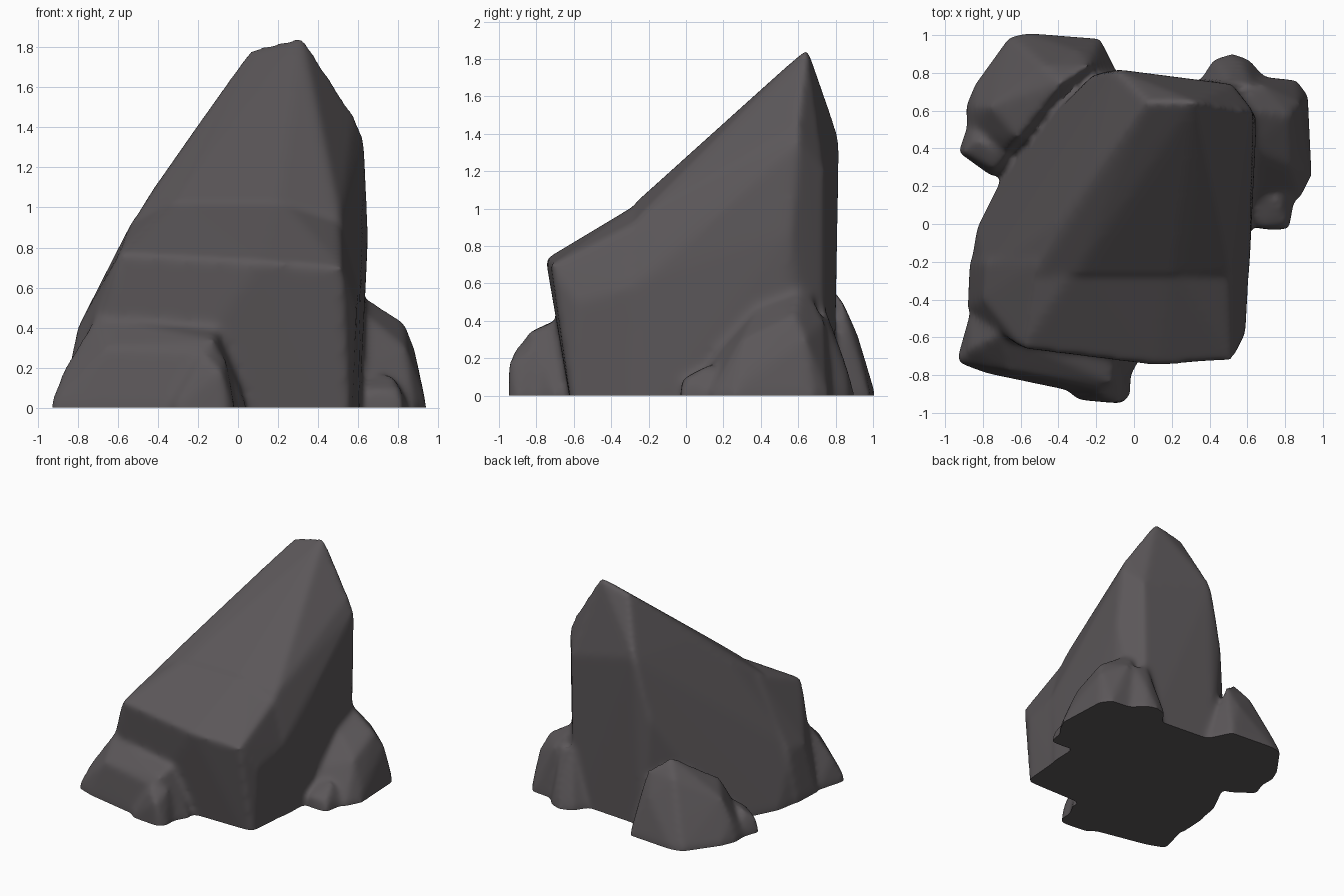
import bpy, bmesh, math

cube = bpy.data.objects.get("Cube")
if cube:
    bpy.data.objects.remove(cube, do_unlink=True)

stone = bpy.data.materials.new("dark grey stone")
stone.use_nodes = True
colour = (0.105, 0.095, 0.1, 1)
stone.diffuse_color = colour
stone.node_tree.nodes["Principled BSDF"].inputs["Base Color"].default_value = colour

cluster = bmesh.new()


def lump(base, upper):
    """Add the hull of a ground outline and some upper corners to the cluster."""
    points = [(x, y, z) for x, y in base for z in (-.2, .02)] + upper
    verts = [cluster.verts.new(p) for p in points]
    hull = bmesh.ops.convex_hull(cluster, input=verts)
    loose = {g for g in hull["geom_interior"] + hull["geom_unused"]
             if isinstance(g, bmesh.types.BMVert)}
    bmesh.ops.delete(cluster, geom=list(loose), context="VERTS")


# Tall leaning slab, rear half with the peak
lump([(-.87, -.26), (.6, -.26), (.59, .5), (.5, .74), (-.15, .79), (-.64, .36), (-.83, -.02)],
     [(.07, .65, 1.8), (.32, .65, 1.86), (.43, .63, 1.65), (.58, .6, 1.46),
      (.63, .6, 1.34), (.65, .56, .87), (.52, .74, 1.2), (.46, .44, 1.5),
      (.5, .2, 1.26), (-.1, .82, 1.37), (-.22, .79, .9), (-.42, 0, 1.1),
      (-.23, .3, 1.36), (-.79, -.26, .4), (-.52, -.26, .94), (-.3, -.26, 1.04),
      (.2, -.26, 1.04), (.51, -.26, .95), (.61, -.26, .6)])

# Tall leaning slab, front half with the shelf
lump([(-.87, -.2), (-.88, -.44), (-.72, -.55), (-.55, -.59), (.1, -.59),
      (.56, -.59), (.59, -.2)],
     [(-.59, -.66, .77), (.12, -.75, .73), (.52, -.72, .7), (.59, -.58, .5),
      (-.8, -.4, .4), (-.72, -.57, .4), (-.79, -.2, .4), (-.52, -.2, .95),
      (-.3, -.2, 1.06), (.2, -.2, 1.06), (.51, -.2, .96), (.61, -.2, .6)])

# Long low boulder at the front, with a knob at its end
lump([(-.94, -.73), (-.87, -.48), (-.78, -.79), (-.3, -.89), (-.08, -.9),
      (.04, -.7), (0, -.5), (-.7, -.4)],
     [(-.71, -.58, .46), (-.1, -.66, .41), (-.12, -.5, .41), (-.87, -.66, .2),
      (-.18, -.88, .28), (-.12, -.84, .34), (-.66, -.78, .3)])
lump([(-.38, -.85), (-.3, -.93), (-.06, -.95), (-.02, -.9), (-.02, -.75), (-.3, -.7)],
     [(-.17, -.91, .27), (-.08, -.95, .17), (-.06, -.82, .25)])

# Side boulder, its pebble and the low stone behind it
lump([(.4, .78), (.67, .78), (.86, .76), (.92, .68), (.94, .26), (.88, .14), (.55, .05)],
     [(.5, .62, .64), (.6, .4, .5), (.83, .58, .43), (.88, .64, .3),
      (.84, .3, .3), (.58, .14, .22), (.92, .29, .1), (.68, .74, .4)])
lump([(.55, .0), (.7, -.03), (.82, -.03), (.85, .14), (.6, .3)],
     [(.68, -.02, .09), (.81, -.01, .09), (.77, .13, .17), (.6, .2, .18)])
lump([(.34, .74), (.42, .87), (.52, .9), (.61, .87), (.72, .74), (.5, .5)],
     [(.5, .75, .46), (.46, .85, .13), (.57, .86, .16), (.62, .74, .42)])

# Corner boulder at the back and its pebble
lump([(-.89, .62), (-.84, .74), (-.74, .8), (-.66, .99), (-.56, 1.01), (-.18, .98),
      (-.1, .82), (-.3, .5), (-.75, .3), (-.88, .48)],
     [(-.38, .75, .62), (-.24, .84, .5), (-.48, .84, .48), (-.3, .92, .32),
      (-.58, .93, .22), (-.76, .62, .32), (-.85, .62, .15), (-.62, .45, .4)])
lump([(-.93, .38), (-.88, .52), (-.65, .5), (-.66, .28), (-.75, .25)],
     [(-.9, .38, .11), (-.84, .45, .18), (-.74, .29, .14), (-.68, .36, .2)])

bmesh.ops.recalc_face_normals(cluster, faces=cluster.faces)
mesh = bpy.data.meshes.new("rock_cluster")
cluster.to_mesh(mesh)
cluster.free()
mesh.materials.append(stone)
rocks = bpy.data.objects.new("rock_cluster", mesh)
bpy.context.collection.objects.link(rocks)

# Fuse the lumps and wear down their edges
fuse = rocks.modifiers.new("fuse", "REMESH")
fuse.mode = "VOXEL"
fuse.voxel_size = 0.02
wear = rocks.modifiers.new("wear", "SMOOTH")
wear.factor = 0.5
wear.iterations = 14
worn = bmesh.new()
worn.from_object(rocks, bpy.context.evaluated_depsgraph_get())
rocks.modifiers.clear()

# Flat underside on the ground
bmesh.ops.bisect_plane(worn, geom=worn.verts[:] + worn.edges[:] + worn.faces[:],
                       plane_co=(0, 0, 0), plane_no=(0, 0, 1), clear_inner=True)
bmesh.ops.holes_fill(worn, edges=[e for e in worn.edges if e.is_boundary], sides=0)
bmesh.ops.recalc_face_normals(worn, faces=worn.faces)
worn.to_mesh(mesh)
worn.free()
rocks.select_set(True)
bpy.context.view_layer.objects.active = rocks
bpy.ops.object.shade_smooth_by_angle(angle=math.radians(50))
